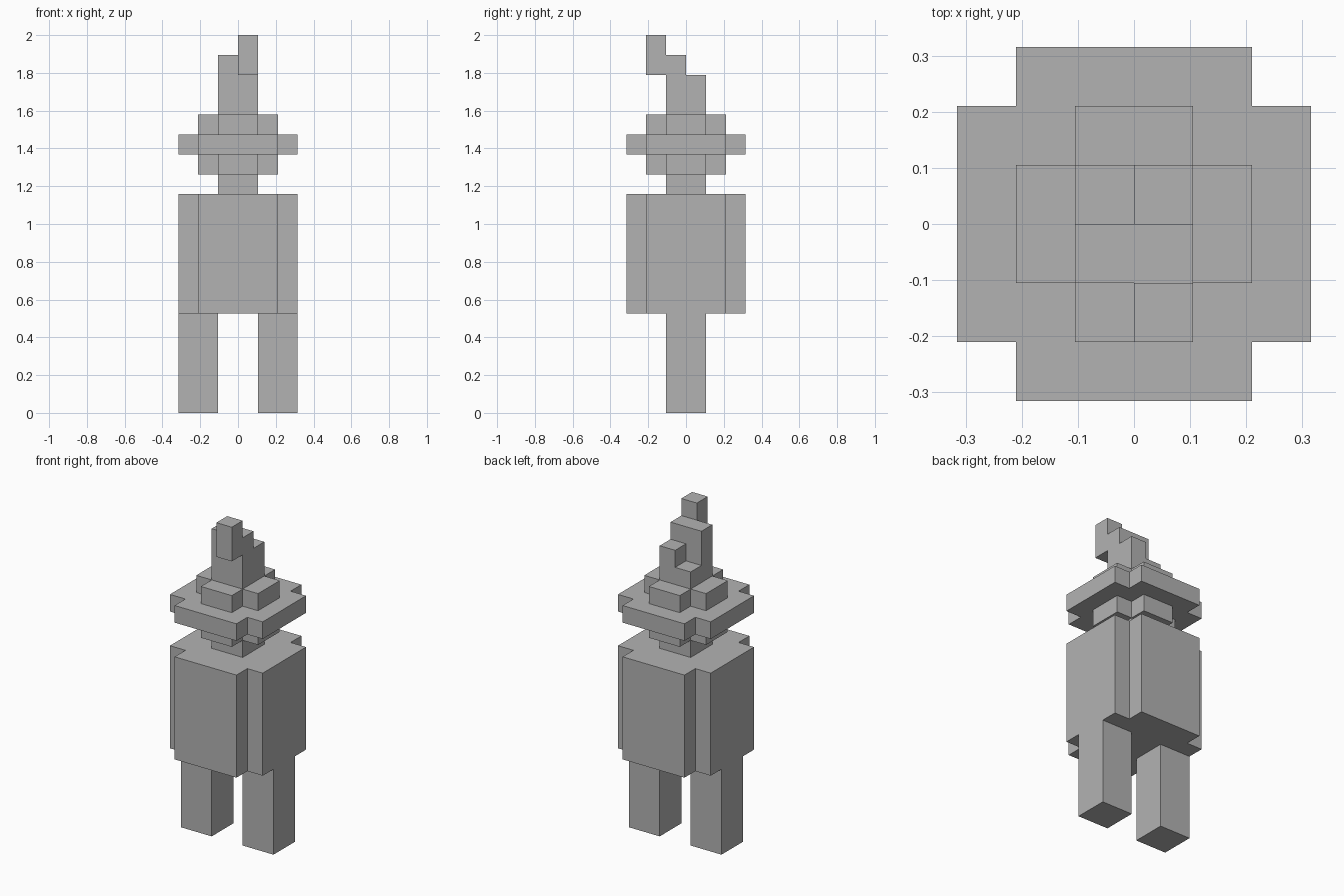
import bpy
import bmesh

U = 2 / 19  # one block

cube = bpy.data.objects.get("Cube")
if cube:
    bpy.data.objects.remove(cube, do_unlink=True)

grey = bpy.data.materials.new("plain grey")
grey.use_nodes = True
colour = (0.45, 0.45, 0.45, 1)
grey.diffuse_color = colour
grey.node_tree.nodes["Principled BSDF"].inputs["Base Color"].default_value = colour


def prism(name, outline, bottom, top):
    """Extrude a flat outline between two heights, all in blocks."""
    bm = bmesh.new()
    face = bm.faces.new([bm.verts.new((x * U, y * U, bottom * U)) for x, y in outline])
    side = bmesh.ops.extrude_face_region(bm, geom=[face])["geom"]
    verts = [v for v in side if isinstance(v, bmesh.types.BMVert)]
    bmesh.ops.translate(bm, verts=verts, vec=(0, 0, (top - bottom) * U))
    bmesh.ops.recalc_face_normals(bm, faces=bm.faces)
    mesh = bpy.data.meshes.new(name)
    bm.to_mesh(mesh)
    bm.free()
    mesh.materials.append(grey)
    obj = bpy.data.objects.new(name, mesh)
    bpy.context.collection.objects.link(obj)
    return obj


def box(name, x0, x1, y0, y1, bottom, top):
    return prism(name, [(x0, y0), (x1, y0), (x1, y1), (x0, y1)], bottom, top)


def notched(name, r, bottom, top):
    """Square slab with a one-block notch in each corner."""
    s = r - 1
    quarter = [(r, -s), (r, s), (s, s)]
    outline = []
    for _ in range(4):
        outline += quarter
        quarter = [(-y, x) for x, y in quarter]
    return prism(name, outline, bottom, top)


# Legs
box("left_leg", 1, 3, -1, 1, 0, 5)
box("right_leg", -3, -1, -1, 1, 0, 5)

# Body and neck
notched("body", 3, 5, 11)
box("neck", -1, 1, -1, 1, 11, 12)

# Head with wide brim
notched("head", 2, 12, 13)
notched("brim", 3, 13, 14)
notched("hat_band", 2, 14, 15)

# Stepped peak, with the tip hanging over the front
box("peak_base", -1, 1, -1, 1, 15, 16)
box("peak_front", -1, 1, -1, 0, 16, 18)
box("peak_back_step", 0, 1, 0, 1, 16, 17)
box("peak_tip", 0, 1, -2, -1, 17, 19)
